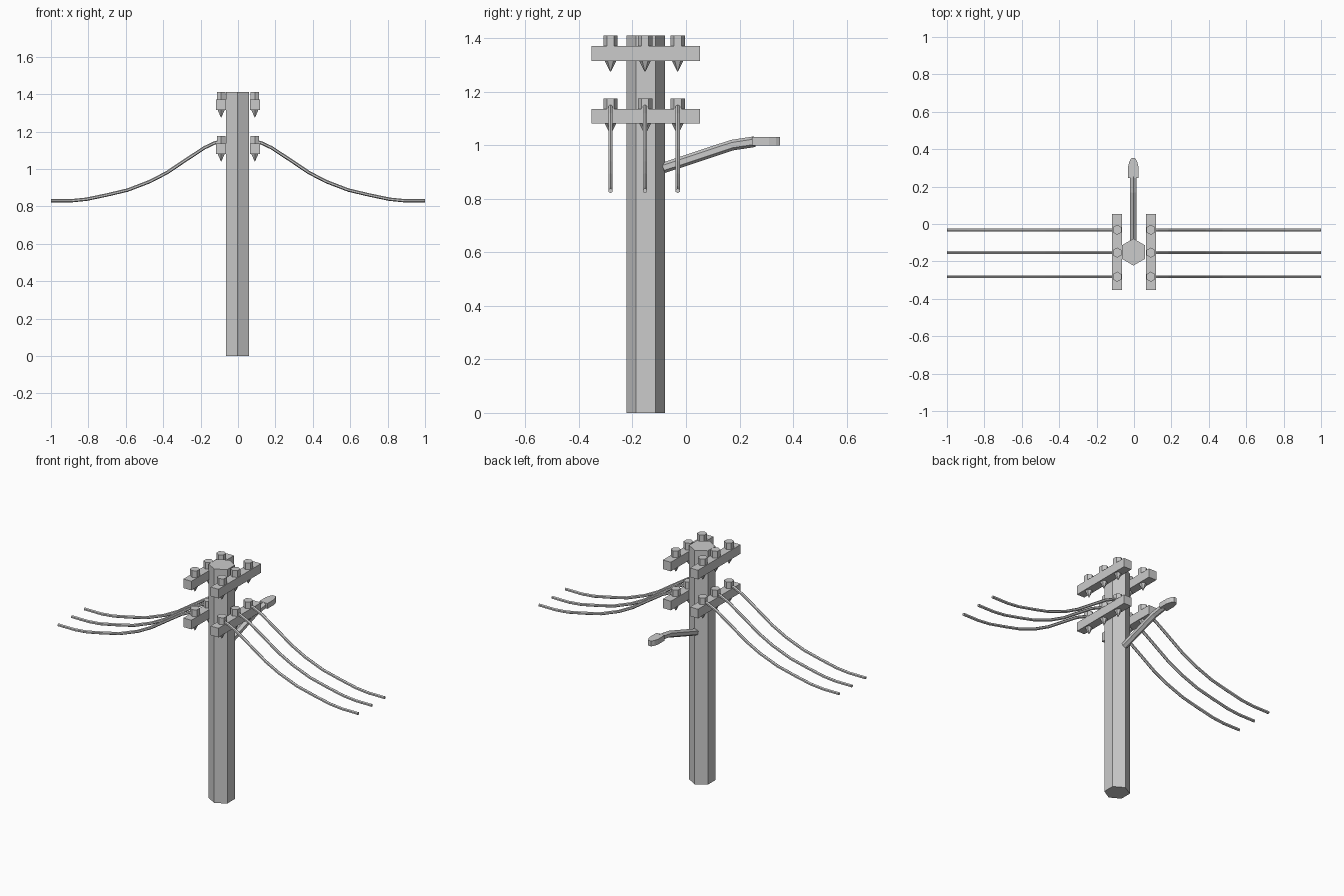
import bpy, bmesh, math
from mathutils import Vector

if "Cube" in bpy.data.objects:
    bpy.data.objects.remove(bpy.data.objects["Cube"])

grey = bpy.data.materials.new("plain grey")
grey.diffuse_color = (0.6, 0.6, 0.6, 1)
grey.use_nodes = True
grey.node_tree.nodes["Principled BSDF"].inputs["Base Color"].default_value = grey.diffuse_color


def finish(name, bm):
    bmesh.ops.recalc_face_normals(bm, faces=bm.faces[:])
    me = bpy.data.meshes.new(name)
    bm.to_mesh(me)
    bm.free()
    me.materials.append(grey)
    ob = bpy.data.objects.new(name, me)
    bpy.context.collection.objects.link(ob)
    return ob


def loft(name, rings):
    """Skin a list of equal-length point rings and cap both ends."""
    bm = bmesh.new()
    vs = [[bm.verts.new(p) for p in r] for r in rings]
    n = len(vs[0])
    for a, b in zip(vs, vs[1:]):
        for i in range(n):
            j = (i + 1) % n
            bm.faces.new((a[i], a[j], b[j], b[i]))
    bm.faces.new(vs[0][::-1])
    bm.faces.new(vs[-1])
    return finish(name, bm)


def hexagon(x, y, z, r):
    # corners point along +y and -y
    return [(x + r * math.sin(k * math.pi / 3), y + r * math.cos(k * math.pi / 3), z)
            for k in range(6)]


def tube(name, path, r, side):
    """Hexagonal tube along a planar path, ridge on top; side is the plane normal."""
    pts = [Vector(p) for p in path]
    side = Vector(side)
    rings = []
    for i, p in enumerate(pts):
        t = (pts[min(i + 1, len(pts) - 1)] - pts[max(i - 1, 0)]).normalized()
        up = t.cross(side).normalized()
        rings.append([p + r * (math.cos(k * math.pi / 3) * up + math.sin(k * math.pi / 3) * side)
                      for k in range(6)])
    return loft(name, rings)


def box(name, x0, x1, y0, y1, z0, z1):
    return loft(name, [[(x0, y0, z), (x1, y0, z), (x1, y1, z), (x0, y1, z)] for z in (z0, z1)])


# Pole
loft("pole", [hexagon(-0.003, -0.15, z, 0.072) for z in (0, 1.41)])

# Crossarms with insulators, mirrored on both sides of the pole
ROWS = (-0.282, -0.153, -0.031)
for side, s in (("left", -1), ("right", 1)):
    for level, z in (("lower", 1.08), ("upper", 1.315)):
        box(f"{side}_{level}_crossarm", *sorted((s * 0.064, s * 0.117)),
            -0.353, 0.053, z, z + 0.055)
        for i, y in enumerate(ROWS):
            loft(f"{side}_{level}_insulator_{i}",
                 [hexagon(s * 0.09, y, h, 0.027) for h in (z + 0.05, z + 0.095)])
            loft(f"{side}_{level}_spike_{i}",
                 [hexagon(s * 0.09, y, z + 0.005, 0.024), hexagon(s * 0.09, y, z - 0.04, 0.0015)])

    # Sagging wires from the lower insulators
    sag = [(0.09, 1.147), (0.125, 1.139), (0.18, 1.113), (0.28, 1.047), (0.38, 0.980),
           (0.47, 0.933), (0.59, 0.887), (0.70, 0.861), (0.81, 0.838), (0.89, 0.830), (1.0, 0.830)]
    for i, y in enumerate(ROWS):
        tube(f"{side}_wire_{i}", [(s * x, y, z) for x, z in sag], 0.009, (0, 1, 0))

# Street lamp bracket
tube("lamp_arm", [(-0.004, -0.085, 0.915), (-0.004, 0.172, 1.0), (-0.004, 0.257, 1.013)],
     0.02, (1, 0, 0))

# Lamp head with a rounded nose
half = [(0.027, 0.247), (0.027, 0.31), (0.02, 0.336), (0.01, 0.352)]
outline = half + [(-x, y) for x, y in reversed(half)]
loft("lamp_head", [[(x - 0.004, y, z) for x, y in outline] for z in (0.998, 1.03)])
